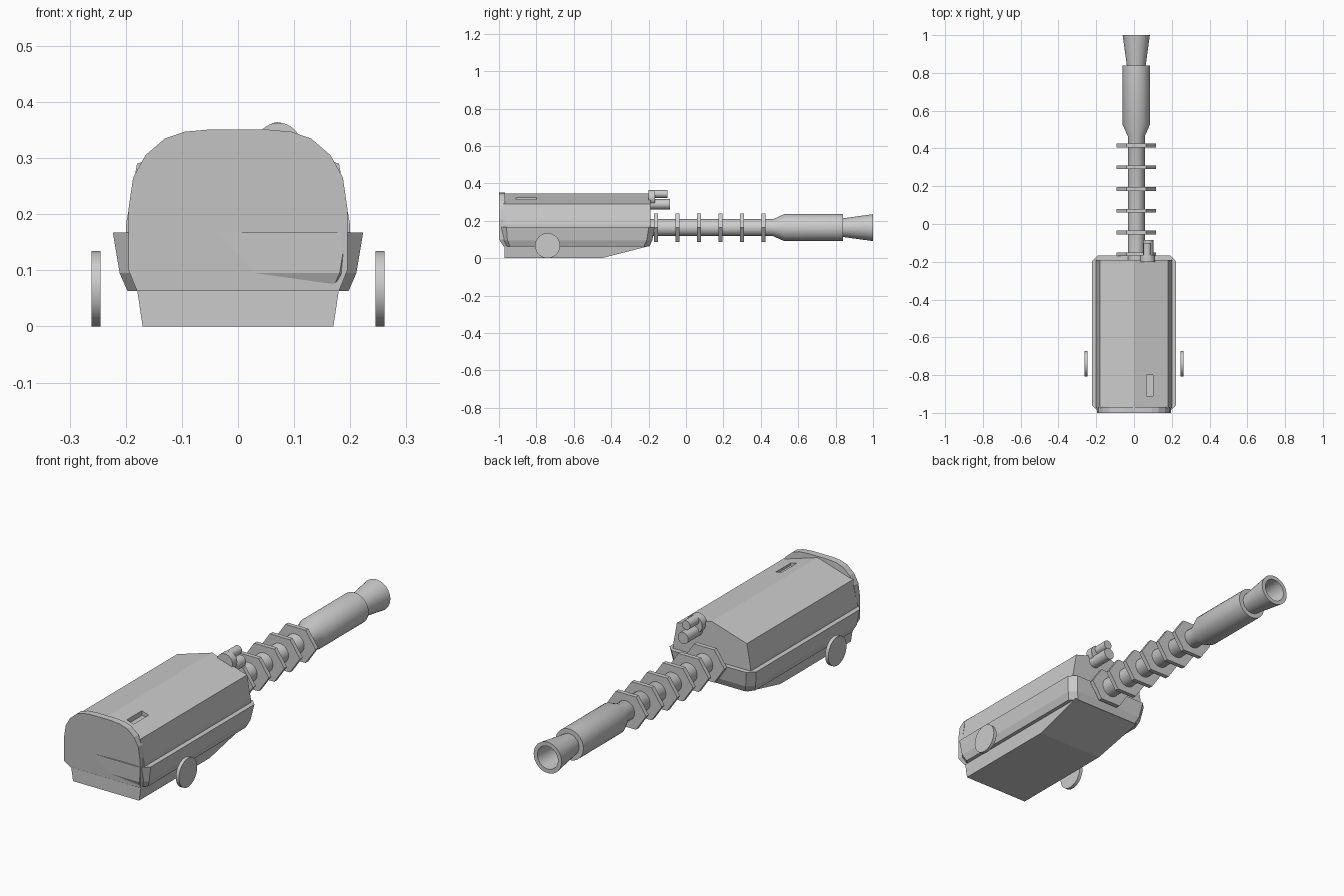
import bpy, math
from mathutils import Vector

if "Cube" in bpy.data.objects:
    bpy.data.objects.remove(bpy.data.objects["Cube"])

AX, AZ = 0.012, 0.163  # barrel axis


def make(name, verts, faces, smooth=False):
    me = bpy.data.meshes.new(name)
    me.from_pydata(verts, [], faces)
    ob = bpy.data.objects.new(name, me)
    bpy.context.collection.objects.link(ob)
    bpy.ops.object.select_all(action='DESELECT')
    ob.select_set(True)
    bpy.context.view_layer.objects.active = ob
    bpy.ops.object.mode_set(mode='EDIT')
    bpy.ops.mesh.select_all(action='SELECT')
    bpy.ops.mesh.normals_make_consistent(inside=False)
    bpy.ops.object.mode_set(mode='OBJECT')
    if smooth:
        bpy.ops.object.shade_smooth_by_angle(angle=math.radians(30))
    return ob


def loft(name, rings, smooth=False):
    n = len(rings[0])
    verts = [p for r in rings for p in r]
    faces = [(k * n + i, k * n + (i + 1) % n, (k + 1) * n + (i + 1) % n, (k + 1) * n + i)
             for k in range(len(rings) - 1) for i in range(n)]
    faces += [tuple(range(n)), tuple(range((len(rings) - 1) * n, len(rings) * n))]
    return make(name, verts, faces, smooth)


def lathe_y(name, profile, x, z, n=32, sz=1.0, smooth=True):
    """Lathe (radius, y) pairs around an axis parallel to y."""
    rings = [[(x + r * math.cos(2 * math.pi * i / n), y, z + sz * r * math.sin(2 * math.pi * i / n))
              for i in range(n)] for r, y in profile]
    return loft(name, rings, smooth)


def mirrored(half):
    return half + [(-x, z) for x, z in reversed(half) if abs(x) > 1e-6]


# gabled upper body with a recessed roof slot
roof = mirrored([(0.2, 0.15), (0.2, 0.18), (0.18, 0.29), (0, 0.345)])
upper = loft("upper_body", [[(x, y, z) for x, z in roof] for y in (-0.975, -0.19)])
slot = loft("slot_cutter", [[(0.065, y, z), (0.1, y, z), (0.1, y, z + 0.1), (0.065, y, z + 0.1)]
                            for y, z in ((-0.91, 0.303), (-0.8, 0.303))])
slot.hide_render = True
mod = upper.modifiers.new("slot", 'BOOLEAN')
mod.operation, mod.object, mod.solver = 'DIFFERENCE', slot, 'EXACT'
bpy.context.view_layer.objects.active = upper
bpy.ops.object.modifier_apply(modifier=mod.name)
bpy.data.objects.remove(slot)


# flared belt with clipped corners
def plan(w, y0, y1, z, c=0.03):
    half = [(w - c, y0), (w, y0 + c), (w, y1 - c), (w - c, y1)]
    return [(x, y, z) for x, y in half] + [(-x, y, z) for x, y in reversed(half)]


loft("hull_belt", [plan(0.197, -0.97, -0.195, 0.063), plan(0.211, -0.985, -0.18, 0.095),
                   plan(0.223, -0.99, -0.168, 0.167)])

# lower base, sloping up towards the barrel
side = [(-0.97, 0), (-0.45, 0), (-0.195, 0.065), (-0.97, 0.065)]
loft("base", [[(s * (0.17 + 0.15 * z), y, z) for y, z in side] for s in (-1, 1)])

# rounded front plate with a chamfered lower edge
arch = mirrored([(0.195, 0.1), (0.195, 0.21), (0.187, 0.265), (0.165, 0.305),
                 (0.13, 0.335), (0.095, 0.347), (0.05, 0.351)])
n = len(arch)
front = [(x, -1.0, z) for x, z in arch]
back = [(x, -0.968, z) for x, z in arch]
low_f = [(0.18, -0.975, 0.063), (-0.18, -0.975, 0.063)]
low_b = [(0.18, -0.96, 0.063), (-0.18, -0.96, 0.063)]
loft("front_plate", [front + low_f[::-1], back + low_b[::-1]])

# side discs
for s, label in ((-1, "left"), (1, "right")):
    ring = [(-0.74 + 0.067 * math.cos(a), 0.067 + 0.067 * math.sin(a))
            for a in (2 * math.pi * i / 32 for i in range(32))]
    loft(label + "_wheel", [[(s * x, y, z) for y, z in ring] for x in (0.245, 0.261)], True)

# barrel with sleeve and hollow flared muzzle
lathe_y("barrel", [(0.045, -0.2), (0.045, 0.465), (0.072, 0.525), (0.072, 0.84), (0.05, 0.84),
                   (0.072, 1.0), (0.053, 1.0), (0.045, 0.86)], AX, AZ)

# hexagonal cooling fins
for i in range(6):
    y = -0.16 + 0.115 * i
    lathe_y("fin_%d" % (i + 1), [(0.104, y - 0.01), (0.104, y + 0.01)], AX, AZ, 6,
            0.076 / (0.104 * math.sin(math.pi / 3)), False)

# sight cluster above the barrel
lathe_y("sight_mount", [(0.04, -0.2), (0.04, -0.165)], 0.072, 0.323)
lathe_y("sight_upper_lens", [(0.021, -0.17), (0.021, -0.1)], 0.07, 0.343)
lathe_y("sight_lower_lens", [(0.027, -0.2), (0.027, -0.085)], 0.075, 0.288)
